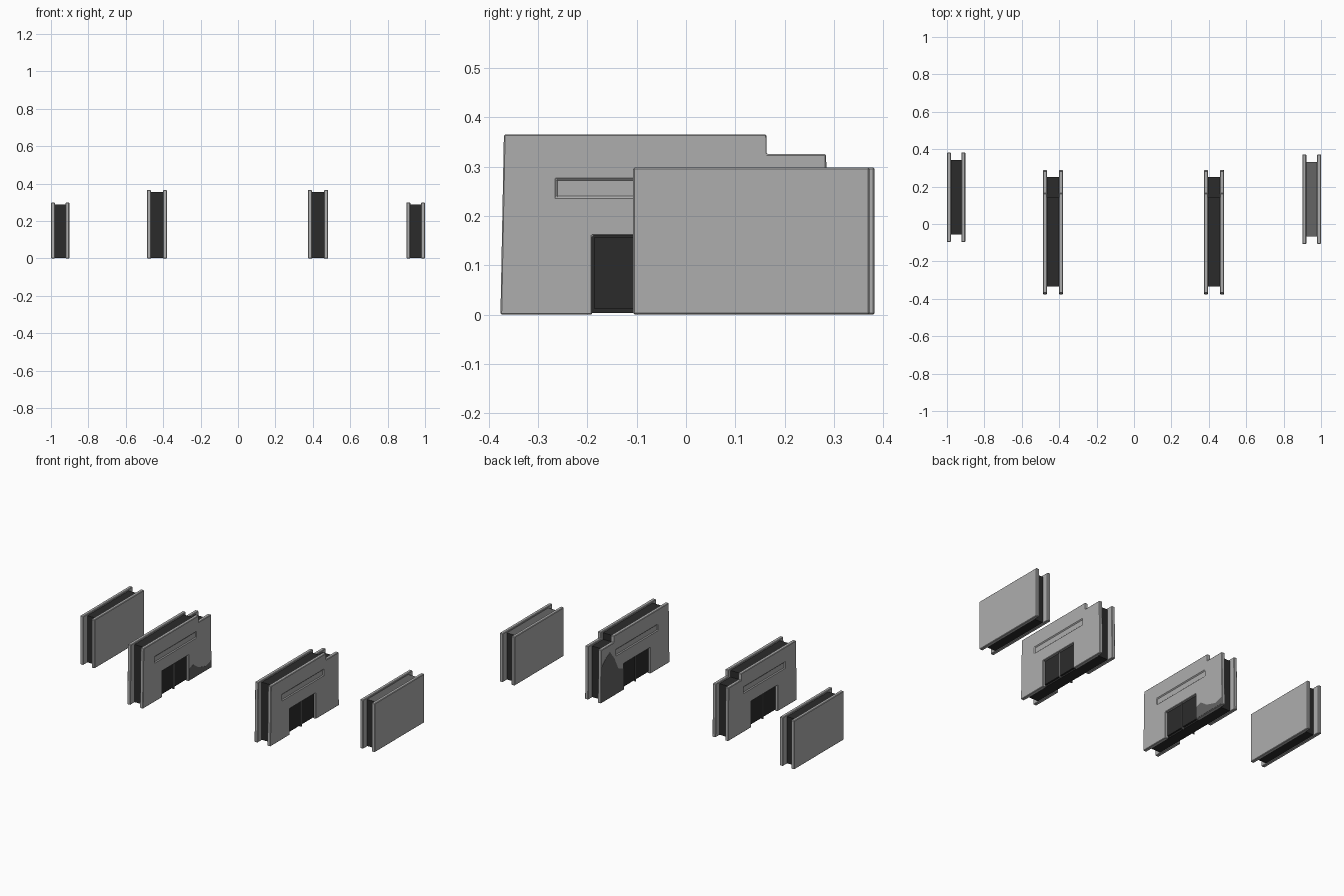
import bpy
import bmesh

cube = bpy.data.objects.get("Cube")
if cube:
    bpy.data.objects.remove(cube, do_unlink=True)


def material(name, value):
    mat = bpy.data.materials.new(name)
    mat.use_nodes = True
    colour = (value, value, value, 1)
    mat.diffuse_color = colour
    mat.node_tree.nodes["Principled BSDF"].inputs["Base Color"].default_value = colour
    return mat


WALL = material("wall grey", 0.42)
DARK = material("dark core", 0.024)
STAIN = material("stain grey", 0.13)


def prism(name, x0, x1, outline, mat):
    """Extrude a (y, z) outline from x0 to x1."""
    bm = bmesh.new()
    face = bm.faces.new([bm.verts.new((x0, y, z)) for y, z in outline])
    out = bmesh.ops.extrude_face_region(bm, geom=[face])
    moved = [v for v in out["geom"] if isinstance(v, bmesh.types.BMVert)]
    bmesh.ops.translate(bm, verts=moved, vec=(x1 - x0, 0, 0))
    bmesh.ops.recalc_face_normals(bm, faces=bm.faces[:])
    mesh = bpy.data.meshes.new(name)
    bm.to_mesh(mesh)
    bm.free()
    mesh.materials.append(mat)
    obj = bpy.data.objects.new(name, mesh)
    bpy.context.collection.objects.link(obj)
    return obj


def rect(y0, y1, z0, z1):
    return [(y0, z0), (y1, z0), (y1, z1), (y0, z1)]


def round_edges(obj):
    bevel = obj.modifiers.new("soft edges", "BEVEL")
    bevel.width = 0.003
    bevel.segments = 1
    bevel.limit_method = "ANGLE"


PLATE = 0.021
DOOR_Y0, DOOR_Y1, DOOR_TOP = -0.19, 0.065, 0.16


# Small outer walls: two plates around a recessed core
def small_wall(side, x0, x1, y0, y1):
    for tag, a, b in (("right", x0, x0 + PLATE), ("left", x1 - PLATE, x1)):
        plate = prism(f"{side}_outer_wall_{tag}_plate", a, b, rect(y0, y1, 0, 0.298), WALL)
        round_edges(plate)
    return prism(f"{side}_outer_wall_core", x0 + PLATE, x1 - PLATE,
                 rect(y0 + 0.04, y1 - 0.04, 0.003, 0.288), DARK)


small_wall("right", -1.0, -0.902, -0.097, 0.382)
capped = small_wall("left", 0.9, 1.0, -0.107, 0.372)

# Paler top on one core
capped.data.materials.append(STAIN)
for poly in capped.data.polygons:
    if poly.normal.z > 0.9:
        poly.material_index = 1


# Large inner walls: stepped plates with a doorway and a shallow slot
def large_wall(side, x0, x1):
    stepped = [(-0.376, 0), (DOOR_Y0, 0), (DOOR_Y0, DOOR_TOP), (DOOR_Y1, DOOR_TOP),
               (DOOR_Y1, 0), (0.288, 0), (0.284, 0.325), (0.163, 0.325),
               (0.163, 0.365), (-0.369, 0.365)]
    for tag, face, inward in (("right", x0, 1), ("left", x1, -1)):
        name = f"{side}_inner_wall_{tag}"
        plate = prism(f"{name}_plate", face, face + inward * PLATE, stepped, WALL)
        cutter = prism(f"{name}_slot_cutter", face - inward * 0.02, face + inward * 0.005,
                       rect(-0.263, 0.14, 0.238, 0.274), WALL)
        cutter.hide_render = True
        cutter.hide_viewport = True
        cut = plate.modifiers.new("slot", "BOOLEAN")
        cut.operation = "DIFFERENCE"
        cut.solver = "EXACT"
        cut.object = cutter
        round_edges(plate)

        # Double door leaves and the strip between them
        middle = (DOOR_Y0 + DOOR_Y1) / 2
        for leaf, a, b in (("front", DOOR_Y0 + 0.004, middle - 0.004),
                           ("back", middle + 0.004, DOOR_Y1 - 0.004)):
            prism(f"{name}_{leaf}_door", face + inward * 0.011, face + inward * PLATE,
                  rect(a, b, 0.012, DOOR_TOP - 0.004), DARK)
        prism(f"{name}_door_strip", face + inward * 0.009, face + inward * PLATE,
              rect(middle - 0.003, middle + 0.003, 0, DOOR_TOP), STAIN)

    core = [(-0.335, 0.003), (0.25, 0.003), (0.25, 0.315), (0.143, 0.315),
            (0.143, 0.355), (-0.335, 0.355)]
    prism(f"{side}_inner_wall_core", x0 + PLATE, x1 - PLATE, core, DARK)


large_wall("right", -0.487, -0.38)
large_wall("left", 0.374, 0.482)

# Dark stains on the two facing walls, beside the doorways
low_stain = [(0.068, 0.003), (0.284, 0.003), (0.283, 0.045), (0.23, 0.03),
             (0.16, 0.05), (0.11, 0.085), (0.068, 0.075)]
tall_stain = [(0.068, 0.003), (0.284, 0.003), (0.283, 0.22), (0.24, 0.26),
              (0.2, 0.28), (0.16, 0.23), (0.12, 0.15), (0.068, 0.13)]
prism("right_inner_wall_stain", -0.381, -0.379, low_stain, STAIN)
prism("left_inner_wall_stain", 0.373, 0.375, tall_stain, STAIN)
